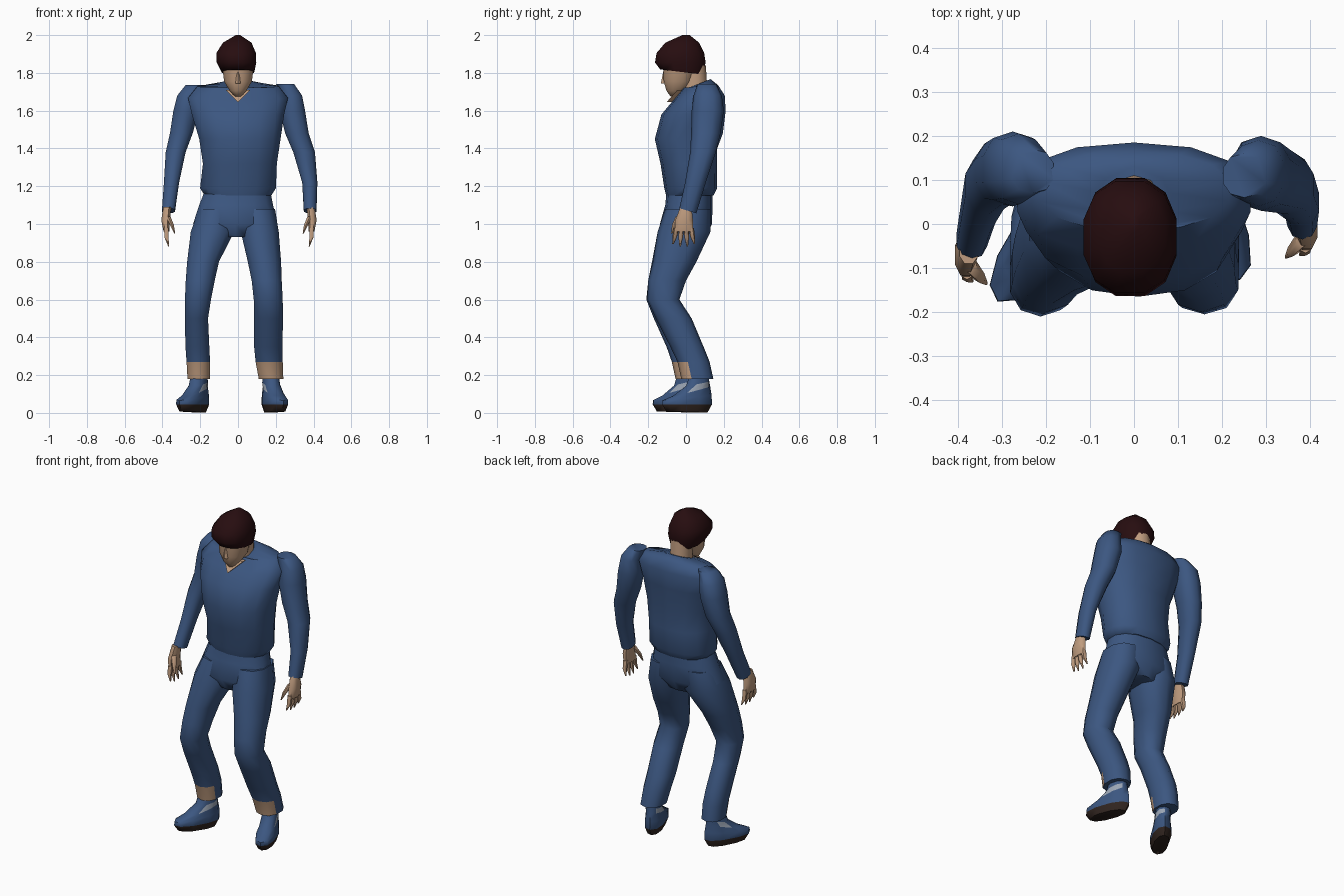
import bpy, bmesh
from math import sin, cos, pi, copysign, radians
from mathutils import Matrix, Vector

if "Cube" in bpy.data.objects:
    bpy.data.objects.remove(bpy.data.objects["Cube"])


def material(name, r, g, b):
    m = bpy.data.materials.new(name)
    m.use_nodes = True
    m.diffuse_color = (r, g, b, 1)
    bsdf = next(n for n in m.node_tree.nodes if n.type == "BSDF_PRINCIPLED")
    bsdf.inputs["Base Color"].default_value = (r, g, b, 1)
    return m


BLUE = material("blue_cloth", .045, .095, .22)
SKIN = material("skin", .52, .33, .21)
HAIR = material("dark_hair", .02, .004, .005)
SOLE = material("dark_sole", .03, .018, .014)
SOCK = material("pale_sock", .33, .38, .46)


def finish(name, bm, mats, rule=None, angle=60):
    """Turn a bmesh into a smooth-shaded object; rule picks a material per face."""
    bmesh.ops.recalc_face_normals(bm, faces=bm.faces)
    bm.normal_update()
    if rule:
        for f in bm.faces:
            f.material_index = rule(f.calc_center_median(), f.normal)
    mesh = bpy.data.meshes.new(name)
    bm.to_mesh(mesh)
    bm.free()
    for m in mats:
        mesh.materials.append(m)
    ob = bpy.data.objects.new(name, mesh)
    bpy.context.collection.objects.link(ob)
    bpy.ops.object.select_all(action="DESELECT")
    ob.select_set(True)
    bpy.context.view_layer.objects.active = ob
    bpy.ops.object.shade_smooth_by_angle(angle=radians(angle))
    return ob


def loft(name, rings, mats, sides=10, square=.88, place=None, rule=None):
    """Skin a tube through rings of (x, y, z, half width, half depth, tilt)."""
    bm = bmesh.new()
    loops = []
    for x, y, z, rx, ry, *tilt in rings:
        loop = []
        for i in range(sides):
            a = 2 * pi * (i + .5) / sides
            dx = copysign(abs(cos(a)) ** square, cos(a)) * rx
            dy = copysign(abs(sin(a)) ** square, sin(a)) * ry
            loop.append(bm.verts.new((x + dx, y + dy, z + (tilt[0] * dy if tilt else 0))))
        loops.append(loop)
    for low, high in zip(loops, loops[1:]):
        for i in range(sides):
            j = (i + 1) % sides
            bm.faces.new((low[i], low[j], high[j], high[i]))
    bm.faces.new(loops[0])
    bm.faces.new(loops[-1])
    if place:
        bm.transform(place)
    return finish(name, bm, mats, rule)


# Shirt with sloping collar
loft("shirt", [
    (0, .02, 1.15, .18, .125),
    (0, .025, 1.19, .205, .14),
    (.01, .015, 1.32, .2, .15),
    (.01, 0, 1.45, .22, .165),
    (0, .025, 1.58, .25, .155),
    (0, .06, 1.67, .27, .125, .1),
    (0, .075, 1.73, .22, .09, .1),
    (0, .05, 1.735, .08, .08, .4),
], [BLUE], sides=14)

# Skin showing in the open collar
bm = bmesh.new()
front = [Vector(p) for p in ((-.065, -.045, 1.71), (.065, -.045, 1.71), (0, -.103, 1.645))]
a = [bm.verts.new(p) for p in front]
b = [bm.verts.new(p + Vector((0, .03, 0))) for p in front]
bm.faces.new(a)
bm.faces.new(b)
for i in range(3):
    j = (i + 1) % 3
    bm.faces.new((a[i], a[j], b[j], b[i]))
finish("open_collar", bm, [SKIN], angle=30)

# Trousers
loft("trouser_seat", [
    (0, .02, 1.2, .17, .12),
    (-.01, .015, 1.1, .2, .125),
    (-.015, 0, 1.0, .228, .138),
    (-.01, 0, .93, .11, .1),
], [BLUE], sides=14)


def bare_ankle(c, n):
    return 1 if .2 < c.z < .28 and n.y < -.45 else 0


legs = {
    "right_leg": [
        (-.11, .01, 1.08, .1, .12),
        (-.135, -.01, .96, .12, .14),
        (-.185, -.065, .8, .088, .115),
        (-.2, -.1, .7, .08, .1),
        (-.212, -.125, .6, .072, .085),
        (-.22, -.08, .5, .064, .09),
        (-.215, -.015, .35, .066, .088),
        (-.21, .01, .27, .065, .085),
        (-.208, .025, .18, .062, .08),
    ],
    "left_leg": [
        (.1, .01, 1.08, .1, .12),
        (.115, -.01, .96, .105, .14),
        (.14, -.06, .8, .092, .115),
        (.152, -.1, .7, .083, .1),
        (.16, -.12, .6, .08, .085),
        (.162, -.065, .5, .08, .095),
        (.16, .005, .35, .078, .088),
        (.165, .04, .27, .075, .085),
        (.175, .06, .18, .068, .085),
    ],
}
for name, rings in legs.items():
    loft(name, rings, [BLUE, SKIN], rule=bare_ankle)


# Shoes: dark sole, blue upper, a little sock at the instep
def shoe_colour(c, n):
    if c.z < .045:
        return 1
    return 2 if .135 < c.z < .175 and abs(n.x) > .75 else 0


for side, x, y, turn in (("right", -.24, -.055, -.52), ("left", .195, .005, .33)):
    loft(side + "_shoe", [
        (0, 0, .005, .042, .115, -.03),
        (0, 0, .045, .055, .14),
        (0, 0, .08, .054, .138, .1),
        (0, .025, .115, .046, .105, .25),
        (0, .06, .155, .044, .065, .2),
        (0, .07, .21, .04, .05),
    ], [BLUE, SOLE, SOCK], rule=shoe_colour,
        place=Matrix.Translation((x, y, 0)) @ Matrix.Rotation(turn, 4, "Z"))

# Sleeves
arms = {
    "right_sleeve": [
        (-.23, .12, 1.735, .05, .05),
        (-.262, .125, 1.68, .062, .08),
        (-.275, .125, 1.6, .07, .085),
        (-.3, .12, 1.48, .063, .075),
        (-.33, .09, 1.38, .055, .068),
        (-.352, .03, 1.22, .042, .055),
        (-.368, -.035, 1.07, .036, .045, -.3),
    ],
    "left_sleeve": [
        (.25, .11, 1.74, .05, .05),
        (.282, .115, 1.68, .06, .075),
        (.288, .115, 1.6, .07, .085),
        (.312, .105, 1.48, .065, .078),
        (.35, .09, 1.38, .06, .068),
        (.38, .05, 1.22, .042, .055),
        (.382, .01, 1.07, .035, .045, -.3),
    ],
}
for name, rings in arms.items():
    loft(name, rings, [BLUE])


# Hands: flat palm, four tapered fingers and a thumb
def hand(side, s, x, y):
    loft(side + "_palm", [
        (x, y, 1.09, .022, .032),
        (x + s * .008, y - .01, 1.02, .025, .05),
        (x + s * .004, y - .012, .96, .016, .052),
    ], [SKIN], sides=8)
    for i in range(4):
        t = i - 1.5
        fy = y - .012 + t * .026
        tip = .875 + abs(t) * .012
        loft(f"{side}_finger_{i + 1}", [
            (x + s * .004, fy, .98, .014, .015),
            (x + s * .004, fy + t * .006, .93, .012, .012),
            (x - s * .008, fy + t * .012, tip, .003, .004),
        ], [SKIN], sides=6)
    loft(side + "_thumb", [
        (x - s * .005, y - .035, 1.04, .014, .02),
        (x - s * .025, y - .06, .995, .012, .014),
        (x - s * .04, y - .075, .95, .003, .004),
    ], [SKIN], sides=6)


hand("right", -1, -.375, -.06)
hand("left", 1, .385, 0)

# Neck, face, nose and hair
loft("neck", [(0, .05, 1.68, .062, .065), (0, .035, 1.84, .06, .07)], [SKIN])
loft("face", [
    (0, -.06, 1.675, .018, .022),
    (0, -.055, 1.705, .045, .05),
    (0, -.04, 1.755, .076, .08),
    (0, -.03, 1.85, .088, .095),
], [SKIN], sides=12)
loft("nose", [
    (0, -.115, 1.745, .016, .018),
    (0, -.115, 1.76, .013, .015),
    (0, -.112, 1.81, .006, .008),
], [SKIN], sides=6)
loft("hair", [
    (0, -.025, 1.805, .088, .115, -.12),
    (-.008, -.03, 1.855, .108, .138),
    (-.01, -.03, 1.905, .108, .13),
    (-.004, -.02, 1.96, .078, .092),
    (0, 0, 2.0, .012, .02),
], [HAIR], sides=12)
